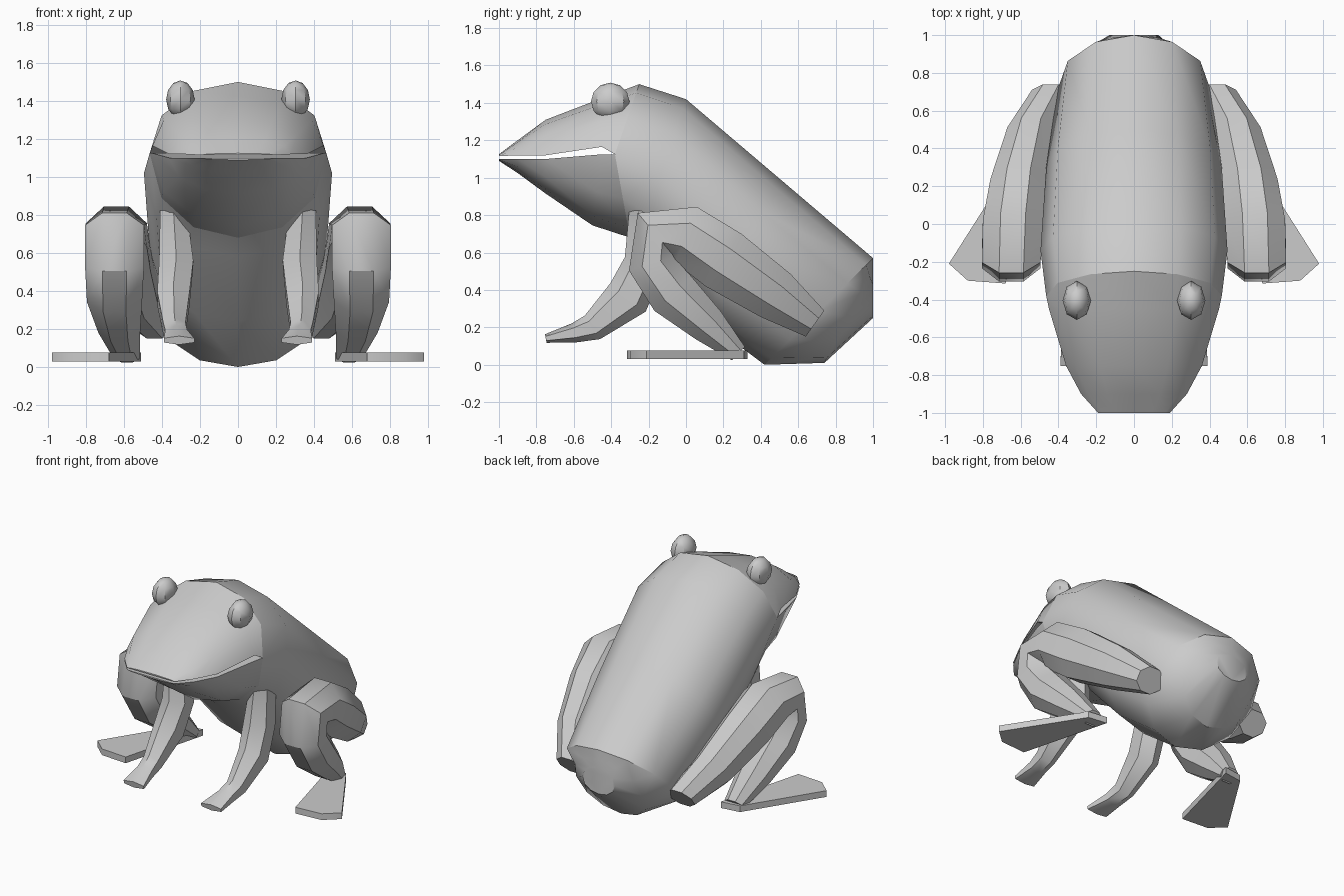
import bpy, bmesh, math
from mathutils import Vector

if "Cube" in bpy.data.objects:
    bpy.data.objects.remove(bpy.data.objects["Cube"])


def finish(name, bm, mirror=False, angle=38):
    bmesh.ops.recalc_face_normals(bm, faces=bm.faces[:])
    me = bpy.data.meshes.new(name)
    bm.to_mesh(me)
    bm.free()
    me.shade_smooth()
    me.set_sharp_from_angle(angle=math.radians(angle))
    ob = bpy.data.objects.new(name, me)
    bpy.context.collection.objects.link(ob)
    if mirror:
        ob.modifiers.new("Mirror", 'MIRROR')
    return ob


def loft(name, rings, caps=(True, True), mirror=False):
    bm = bmesh.new()
    rows = [[bm.verts.new(p) for p in r] for r in rings]
    n = len(rows[0])
    for a, b in zip(rows, rows[1:]):
        for i in range(n):
            j = (i + 1) % n
            bm.faces.new((a[i], a[j], b[j], b[i]))
    for row, cap in ((rows[0], caps[0]), (rows[-1], caps[1])):
        if cap:
            bm.faces.new(row)
    return finish(name, bm, mirror)


def half_ring(w, base, tip):
    """Rounded half section from one side over the (y, z) tip to the other."""
    pts = []
    for i in range(7):
        a = math.pi * i / 6
        s = math.sin(a) ** 0.92 if 0 < i < 6 else 0
        pts.append(Vector((w * math.cos(a), base[0] + (tip[0] - base[0]) * s,
                           base[1] + (tip[1] - base[1]) * s)))
    return pts


def full_ring(w, top, bottom, mid=None):
    mid = mid or ((top[0] + bottom[0]) / 2, (top[1] + bottom[1]) / 2)
    return half_ring(w, mid, top) + half_ring(w, mid, bottom)[-2:0:-1]


def limb(name, path, sides=8):
    """Mirrored tube; path rows are x, y, z, half width, half thickness."""
    rings = []
    for i, (x, y, z, w, t) in enumerate(path):
        p, q = path[max(i - 1, 0)], path[min(i + 1, len(path) - 1)]
        d = Vector((0, q[1] - p[1], q[2] - p[2])).normalized()
        nrm = Vector((0, -d.z, d.y))
        k = 1 / math.cos(math.pi / sides)
        rings.append([Vector((x, y, z)) + Vector((w * k * math.cos(a), 0, 0)) + nrm * (t * k * math.sin(a))
                      for a in [2 * math.pi * (j + 0.5) / sides for j in range(sides)]])
    return loft(name, rings, mirror=True)


def plate(name, outline, z0, z1):
    bm = bmesh.new()
    f = bm.faces.new([bm.verts.new((x, y, z0)) for x, y in outline])
    ext = bmesh.ops.extrude_face_region(bm, geom=[f])
    for v in ext["geom"]:
        if isinstance(v, bmesh.types.BMVert):
            v.co.z = z1
    return finish(name, bm, True)


# Body, sloping from the back of the head to the rump
loft("body", [
    full_ring(0.465, (-0.25, 1.50), (-0.30, 0.68), (-0.38, 1.125)),
    full_ring(0.495, (0.0, 1.42), (-0.20, 0.58), (-0.14, 1.02)),
    full_ring(0.465, (0.5, 0.995), (0.10, 0.24)),
    full_ring(0.405, (1.0, 0.57), (0.42, 0.0)),
    full_ring(0.27, (1.0, 0.50), (0.74, 0.01)),
    full_ring(0.13, (1.0, 0.44), (1.0, 0.25)),
], caps=(False, True))

# Upper head, with a flat mouth roof
loft("upper_head", [
    half_ring(0.19, (-1.0, 1.115), (-1.0, 1.125)),
    half_ring(0.28, (-0.9, 1.12), (-0.9, 1.20)),
    half_ring(0.36, (-0.75, 1.12), (-0.75, 1.31)),
    half_ring(0.45, (-0.45, 1.165), (-0.45, 1.425)),
    half_ring(0.465, (-0.38, 1.125), (-0.25, 1.50)),
], caps=(True, False))

# Lower jaw
loft("lower_jaw", [
    half_ring(0.19, (-1.0, 1.10), (-1.0, 1.09)),
    half_ring(0.28, (-0.9, 1.10), (-0.9, 1.025)),
    half_ring(0.36, (-0.75, 1.10), (-0.75, 0.915)),
    half_ring(0.45, (-0.45, 1.125), (-0.5, 0.745)),
    half_ring(0.465, (-0.38, 1.125), (-0.30, 0.68)),
], caps=(True, False))

# Eyes
bm = bmesh.new()
bmesh.ops.create_uvsphere(bm, u_segments=8, v_segments=6, radius=1)
bmesh.ops.scale(bm, vec=(0.075, 0.103, 0.1), verts=bm.verts)
bmesh.ops.translate(bm, vec=(0.303, -0.405, 1.408), verts=bm.verts)
finish("eyes", bm, True)

# Front legs with flat feet
limb("front_legs", [
    (0.34, -0.20, 0.82, 0.07, 0.09),
    (0.325, -0.22, 0.55, 0.09, 0.095),
    (0.34, -0.31, 0.36, 0.085, 0.105),
    (0.335, -0.50, 0.20, 0.058, 0.065),
    (0.325, -0.60, 0.17, 0.058, 0.045),
    (0.31, -0.75, 0.14, 0.08, 0.02),
], sides=6)

# Hind legs, folded at the knee
limb("hind_legs", [
    (0.44, 0.69, 0.22, 0.10, 0.085),
    (0.545, 0.48, 0.37, 0.125, 0.14),
    (0.61, 0.20, 0.56, 0.15, 0.17),
    (0.64, 0.0, 0.695, 0.16, 0.16),
    (0.65, -0.165, 0.70, 0.155, 0.145),
    (0.65, -0.185, 0.54, 0.155, 0.125),
    (0.65, -0.07, 0.38, 0.145, 0.135),
    (0.625, 0.12, 0.21, 0.11, 0.10),
    (0.585, 0.28, 0.06, 0.07, 0.05),
])

# Hind feet, fanned outwards
plate("hind_feet", [(0.51, 0.33), (0.65, 0.31), (0.98, -0.21), (0.88, -0.30), (0.68, -0.315)], 0.03, 0.075)
